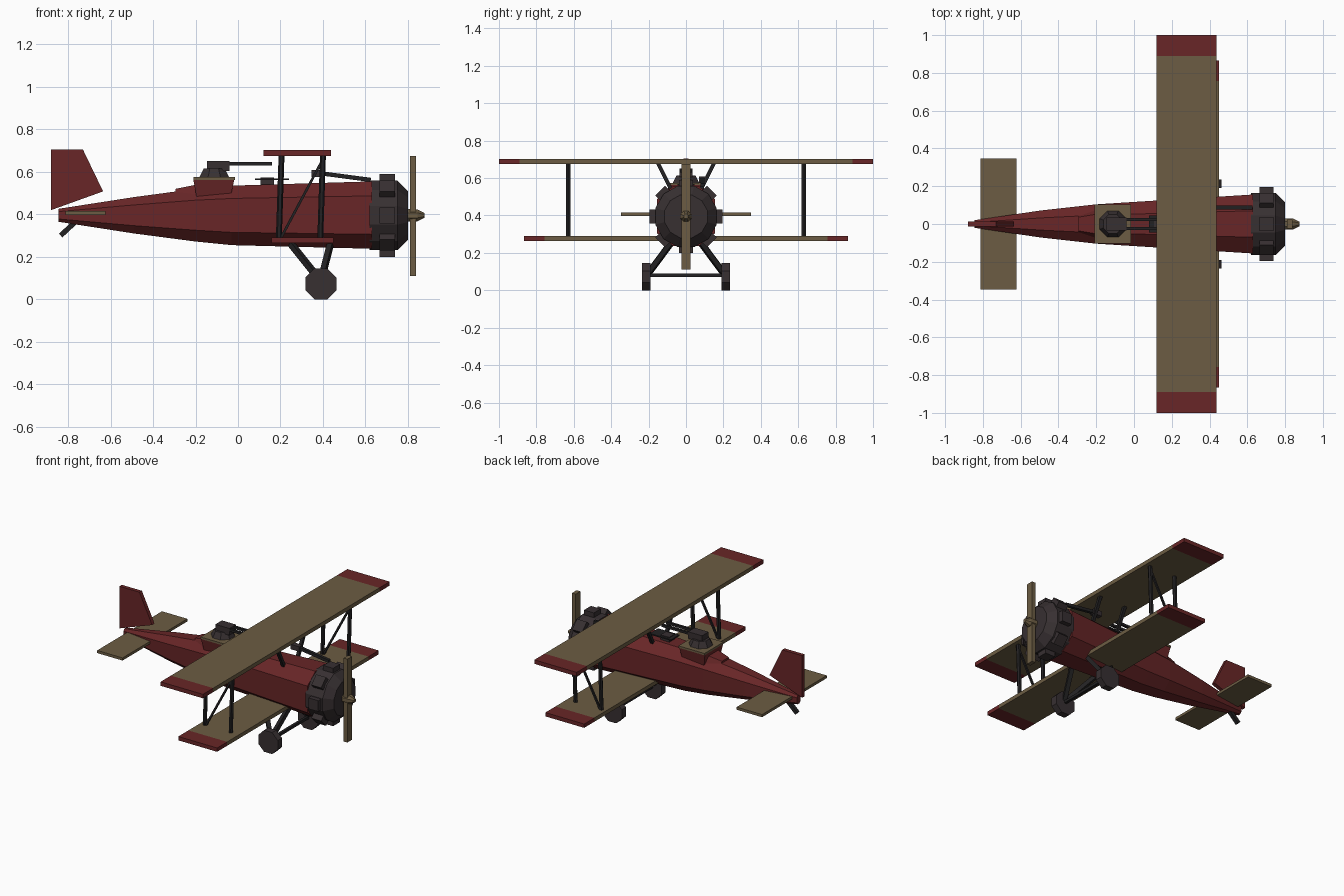
import bpy, bmesh, math
from mathutils import Vector

cube = bpy.data.objects.get("Cube")
if cube:
    bpy.data.objects.remove(cube, do_unlink=True)


def material(name, color):
    m = bpy.data.materials.new(name)
    m.use_nodes = True
    m.diffuse_color = (*color, 1)
    m.node_tree.nodes["Principled BSDF"].inputs["Base Color"].default_value = (*color, 1)
    return m


RED = material("dark red", (0.138, 0.019, 0.020))
TAN = material("canvas tan", (0.150, 0.108, 0.056))
IRON = material("dark iron", (0.038, 0.029, 0.031))
BLACK = material("strut black", (0.016, 0.015, 0.016))


def finish(name, bm, *mats):
    bmesh.ops.recalc_face_normals(bm, faces=bm.faces)
    mesh = bpy.data.meshes.new(name)
    bm.to_mesh(mesh)
    bm.free()
    for m in mats:
        mesh.materials.append(m)
    ob = bpy.data.objects.new(name, mesh)
    bpy.context.collection.objects.link(ob)
    return ob


def loft(name, rings, mat):
    """Skin equal-length rings of points and cap both ends."""
    bm = bmesh.new()
    rows = [[bm.verts.new(p) for p in ring] for ring in rings]
    n = len(rows[0])
    for a, b in zip(rows, rows[1:]):
        for i in range(n):
            j = (i + 1) % n
            bm.faces.new((a[i], a[j], b[j], b[i]))
    bm.faces.new(rows[0])
    bm.faces.new(rows[-1])
    return finish(name, bm, mat)


def box(name, x, y, z, mat):
    rings = [[(u, y[0], z[0]), (u, y[1], z[0]), (u, y[1], z[1]), (u, y[0], z[1])] for u in x]
    return loft(name, rings, mat)


def bar(name, a, b, w, mat, sides=4, w2=None):
    """Straight prism from a to b with half-width w (and w2 at the far end)."""
    a, b = Vector(a), Vector(b)
    q = (b - a).to_track_quat('Z', 'Y')
    r = 1 / math.cos(math.pi / sides)
    rings = []
    for p, h in ((a, w), (b, w if w2 is None else w2)):
        angles = [(i + 0.5) * math.tau / sides for i in range(sides)]
        rings.append([p + q @ Vector((math.cos(t) * h * r, math.sin(t) * h * r, 0)) for t in angles])
    return loft(name, rings, mat)


def x_ring(x, r, sides, cz):
    angles = [(i + 0.5) * math.tau / sides for i in range(sides)]
    r /= math.cos(math.pi / sides)
    return [(x, r * math.cos(t), cz + r * math.sin(t)) for t in angles]


def wing(name, x, span, z, tip):
    """Flat slab whose ends are cut off as red tips."""
    ob = box(name, x, (-span, span), z, TAN)
    bm = bmesh.new()
    bm.from_mesh(ob.data)
    for s in (-tip, tip):
        bmesh.ops.bisect_plane(bm, geom=bm.verts[:] + bm.edges[:] + bm.faces[:],
                               plane_co=(0, s, 0), plane_no=(0, 1, 0))
    ob.data.materials.append(RED)
    for f in bm.faces:
        f.material_index = int(abs(f.calc_center_median().y) > tip)
    bm.to_mesh(ob.data)
    bm.free()


# Fuselage: eight-sided section tapering to the tail
section = [(0.45, 1), (1, 0.57), (1, -0.57), (0.45, -1),
           (-0.45, -1), (-1, -0.57), (-1, 0.57), (-0.45, 1)]
stations = [(-0.845, 0.426, 0.365, 0.02), (-0.49, 0.481, 0.31, 0.072),
            (-0.2, 0.52, 0.272, 0.104), (-0.03, 0.535, 0.255, 0.115),
            (0.63, 0.555, 0.238, 0.156)]
loft("fuselage", [[(x, u * w, (t + b) / 2 + v * (t - b) / 2) for u, v in section]
                  for x, t, b, w in stations], RED)

# Engine cowling with eight cylinder heads
CZ = 0.395
loft("cowling", [x_ring(x, r, 12, CZ) for x, r in
                 ((0.62, 0.164), (0.75, 0.164), (0.80, 0.115))], IRON)
for i in range(8):
    t = i * math.tau / 8
    d = Vector((0, math.cos(t), math.sin(t)))
    c = Vector((0.702, 0, CZ))
    bar("cylinder_head", c + d * 0.12, c + d * 0.196, 0.037, IRON)

# Propeller and spinner
box("propeller", (0.81, 0.838), (-0.025, 0.025), (0.11, 0.675), TAN)
loft("spinner", [x_ring(x, r, 8, CZ) for x, r in
                 ((0.79, 0.03), (0.845, 0.028), (0.877, 0.012))], TAN)

# Wings
wing("upper_wing", (0.12, 0.437), 1.0, (0.675, 0.702), 0.89)
wing("lower_wing", (0.158, 0.449), 0.865, (0.264, 0.29), 0.757)

# Tail
fin = [(-0.88, 0.705), (-0.73, 0.705), (-0.635, 0.508), (-0.88, 0.42)]
loft("tail_fin", [[(x, y, z) for x, z in fin] for y in (-0.013, 0.013)], RED)
box("tailplane", (-0.813, -0.623), (-0.347, 0.347), (0.398, 0.416), TAN)
bar("tail_skid", (-0.765, 0, 0.365), (-0.835, 0, 0.30), 0.012, BLACK)

# Gun position: pedestal, rear fairing, deck and domed turret
loft("turret_pedestal", [[(x0, -w, z), (x1, -w, z), (x1, w, z), (x0, w, z)]
                         for x0, x1, w, z in ((-0.195, -0.035, 0.085, 0.48),
                                              (-0.21, -0.018, 0.098, 0.562))], RED)
loft("turret_fairing", [[(x, -w, 0.47), (x, w, 0.47), (x, w * 0.6, z), (x, -w * 0.6, z)]
                        for x, w, z in ((-0.295, 0.06, 0.52), (-0.195, 0.088, 0.54))], RED)
box("turret_deck", (-0.21, -0.015), (-0.102, 0.102), (0.562, 0.575), TAN)
bar("turret_base", (-0.112, 0, 0.575), (-0.112, 0, 0.615), 0.07, IRON, 8, 0.05)
box("turret_gun_body", (-0.145, -0.04), (-0.035, 0.035), (0.605, 0.652), IRON)

# Cockpit sill
box("cockpit_sill", (0.08, 0.24), (-0.045, 0.045), (0.561, 0.569), BLACK)
box("cockpit_block", (0.105, 0.17), (-0.03, 0.03), (0.53, 0.573), IRON)

# Cowl gun on the left of the nose
bar("cowl_gun", (0.36, 0.088, 0.597), (0.625, 0.088, 0.562), 0.010, BLACK)
box("cowl_gun_breech", (0.345, 0.41), (0.07, 0.105), (0.575, 0.608), IRON)

for s in (-1, 1):
    bar("turret_gun_barrel", (-0.05, s * 0.024, 0.638), (0.16, s * 0.024, 0.638), 0.008, BLACK)

    # Wing struts, brace and centre struts
    for x in (0.2, 0.395):
        bar("wing_strut", (x - 0.008, s * 0.63, 0.28), (x + 0.005, s * 0.63, 0.68), 0.012, BLACK, 6)
        bar("centre_strut", (x, s * 0.075, 0.53), (x, s * 0.15, 0.68), 0.010, BLACK)
    bar("wing_brace", (0.2, s * 0.63, 0.285), (0.4, s * 0.63, 0.66), 0.006, BLACK)

    # Landing gear
    for x in (0.25, 0.435):
        bar("gear_leg", (x, s * 0.075, 0.26), (0.39, s * 0.205, 0.085), 0.013, BLACK)
    bar("wheel", (0.39, s * 0.19, 0.073), (0.39, s * 0.235, 0.073), 0.073, IRON, 8)
bar("axle", (0.39, -0.2, 0.08), (0.39, 0.2, 0.08), 0.009, BLACK)
